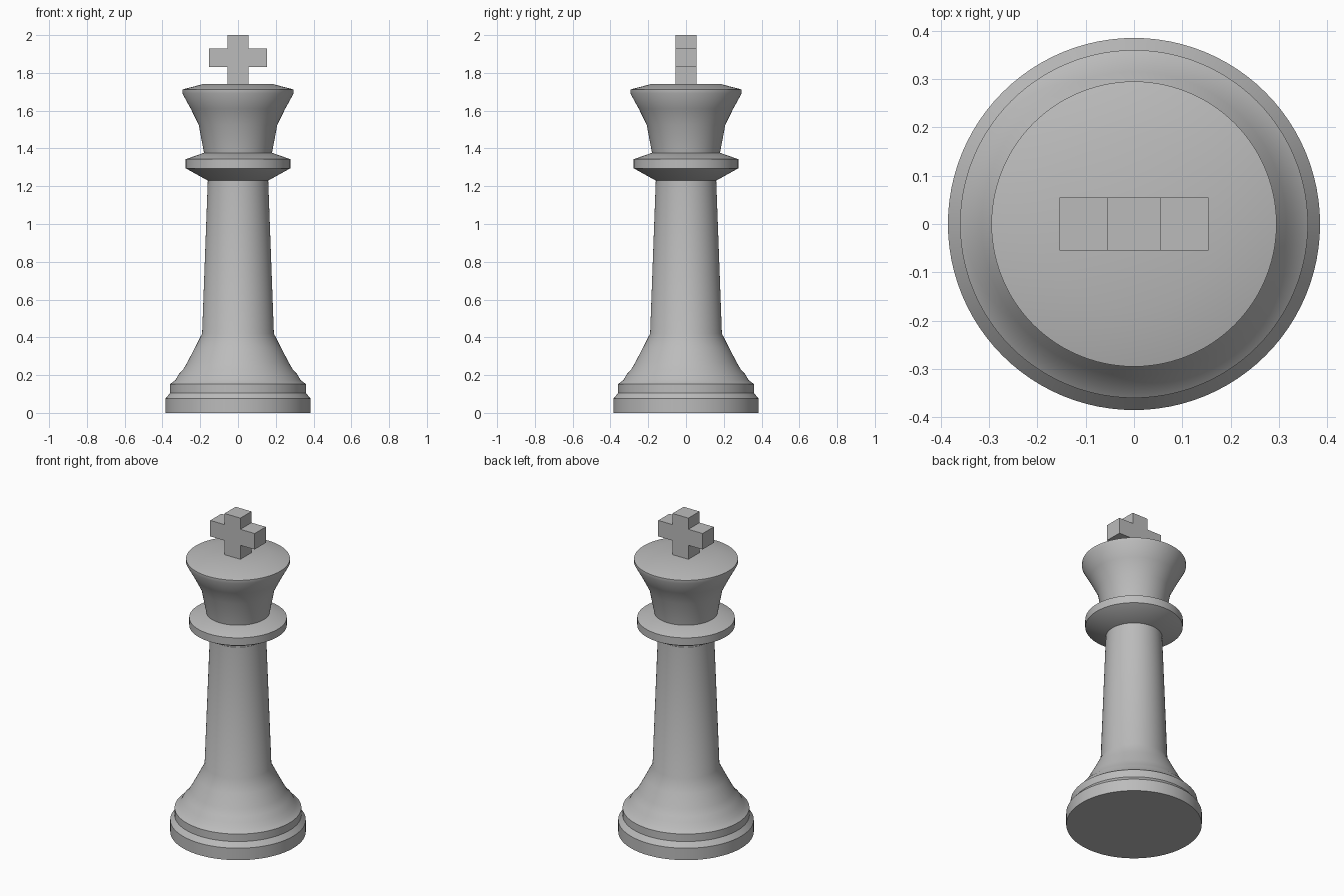
import bpy
import bmesh
import math

cube = bpy.data.objects.get("Cube")
if cube:
    bpy.data.objects.remove(cube, do_unlink=True)

# One plain grey for the whole piece
grey = bpy.data.materials.new("light grey")
grey.use_nodes = True
colour = (0.5, 0.5, 0.5, 1)
grey.diffuse_color = colour
grey.node_tree.nodes["Principled BSDF"].inputs["Base Color"].default_value = colour


def finish(name, bm):
    bmesh.ops.recalc_face_normals(bm, faces=bm.faces)
    mesh = bpy.data.meshes.new(name)
    bm.to_mesh(mesh)
    bm.free()
    mesh.materials.append(grey)
    obj = bpy.data.objects.new(name, mesh)
    bpy.context.collection.objects.link(obj)
    return obj


def lathe(name, profile, sides=96):
    """Spin (radius, height) points around z and cap both ends."""
    bm = bmesh.new()
    rings = []
    for r, z in profile:
        angles = [2 * math.pi * i / sides for i in range(sides)]
        rings.append([bm.verts.new((r * math.cos(a), r * math.sin(a), z)) for a in angles])
    for low, high in zip(rings, rings[1:]):
        for i in range(sides):
            j = (i + 1) % sides
            bm.faces.new((low[i], low[j], high[j], high[i]))
    bm.faces.new(rings[0])
    bm.faces.new(rings[-1])
    obj = finish(name, bm)
    bpy.ops.object.select_all(action="DESELECT")
    obj.select_set(True)
    bpy.context.view_layer.objects.active = obj
    bpy.ops.object.shade_smooth_by_angle(angle=math.radians(30))
    return obj


# Stepped foot, flared skirt and tapered column
lathe("base_and_column", [
    (0.385, 0), (0.385, 0.075), (0.36, 0.105), (0.36, 0.152), (0.33, 0.175),
    (0.315, 0.203), (0.29, 0.23), (0.268, 0.268), (0.228, 0.345),
    (0.19, 0.42), (0.16, 1.23)])

# Collar ring below the head
lathe("collar", [(0.16, 1.23), (0.277, 1.295), (0.277, 1.343), (0.18, 1.377)])

# Flared head with a shallow sloping top
lathe("head", [
    (0.18, 1.377), (0.208, 1.525), (0.25, 1.61), (0.295, 1.692),
    (0.295, 1.712), (0.18, 1.742)])

# Cross finial, extruded front to back from its outline
a, w, low, high = 0.055, 0.154, 1.83, 1.93
half = [(a, 1.735), (a, low), (w, low), (w, high), (a, high), (a, 2.0)]
outline = half + [(-x, z) for x, z in reversed(half)]
bm = bmesh.new()
face = bm.faces.new([bm.verts.new((x, -a, z)) for x, z in outline])
side = bmesh.ops.extrude_face_region(bm, geom=[face])
moved = [v for v in side["geom"] if isinstance(v, bmesh.types.BMVert)]
bmesh.ops.translate(bm, verts=moved, vec=(0, 2 * a, 0))
finish("cross_finial", bm)
